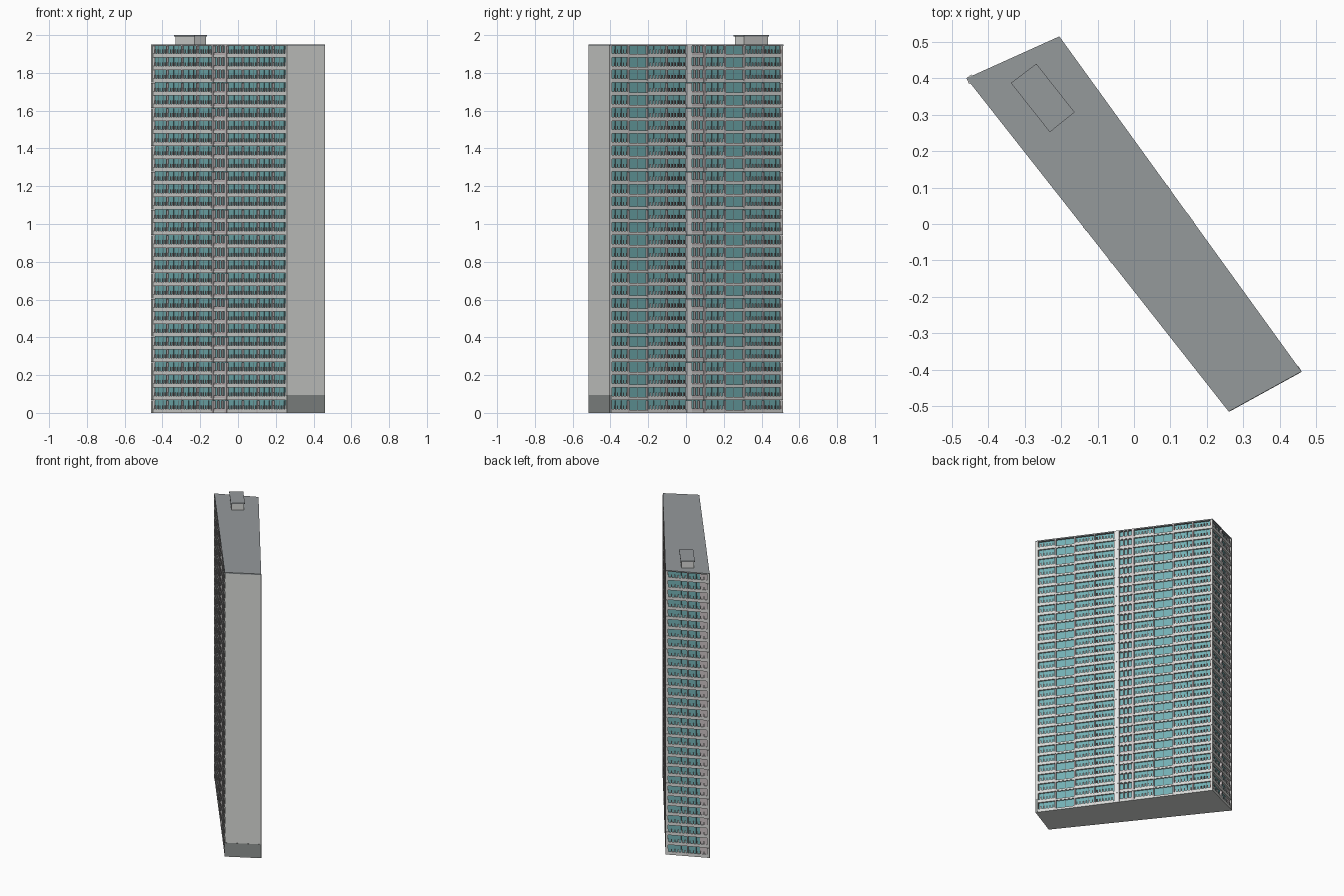
import bpy, bmesh
from mathutils import Vector, geometry

cube = bpy.data.objects.get("Cube")
if cube:
    bpy.data.objects.remove(cube)

FLOORS, TOP, DEPTH = 29, 1.95, 0.013
PITCH = TOP / FLOORS
STOREY = PITCH - 0.001


def material(name, r, g, b):
    m = bpy.data.materials.new(name)
    m.use_nodes = True
    m.diffuse_color = (r, g, b, 1)
    m.node_tree.nodes["Principled BSDF"].inputs["Base Color"].default_value = (r, g, b, 1)
    return m


GLASS = material("teal glass", 0.17, 0.43, 0.45)
WALL = material("light grey concrete", 0.68, 0.69, 0.67)
WHITE = material("white trim", 0.82, 0.82, 0.82)
PINK = material("pinkish grey panel", 0.58, 0.52, 0.53)
ROOF = material("roof grey", 0.30, 0.32, 0.33)
BASE = material("plinth grey", 0.27, 0.29, 0.28)
FRAME = material("dark frame", 0.13, 0.13, 0.13)
RUST = material("dark red rail", 0.24, 0.16, 0.16)

# Footprint corners, anticlockwise from above
A, D, C, B = (Vector(p) for p in ((-0.46, 0.40), (0.26, -0.515), (0.46, -0.405), (-0.205, 0.515)))
OUTLINE = [A, D, C, B]


def finish(bm, name, mat, floors=1):
    mesh = bpy.data.meshes.new(name)
    bmesh.ops.recalc_face_normals(bm, faces=bm.faces)
    bm.to_mesh(mesh)
    bm.free()
    mesh.materials.append(mat)
    ob = bpy.data.objects.new(name, mesh)
    bpy.context.collection.objects.link(ob)
    if floors > 1:
        arr = ob.modifiers.new("floors", 'ARRAY')
        arr.count = floors
        arr.use_relative_offset = False
        arr.use_constant_offset = True
        arr.constant_offset_displace = (0, 0, PITCH)


def add_prism(bm, points, z0, z1):
    low = [bm.verts.new((p.x, p.y, z0)) for p in points]
    high = [bm.verts.new((p.x, p.y, z1)) for p in points]
    bm.faces.new(low[::-1])
    bm.faces.new(high)
    for i in range(len(points)):
        j = (i + 1) % len(points)
        bm.faces.new((low[i], low[j], high[j], high[i]))


def prism(name, points, z0, z1, mat, floors=1):
    bm = bmesh.new()
    add_prism(bm, points, z0, z1)
    finish(bm, name, mat, floors)


def inset(points, amounts):
    """Move each edge of the outline inward by its own amount."""
    lines = []
    for i, p in enumerate(points):
        q = points[(i + 1) % len(points)]
        d = (q - p).normalized()
        shift = Vector((-d.y, d.x)) * amounts[i]
        lines.append(((p + shift).to_3d(), (q + shift).to_3d()))
    return [geometry.intersect_line_line(*lines[i - 1], *lines[i])[0].to_2d() for i in range(len(points))]


class Facade:
    """Collects boxes for one face, grouped by part."""

    def __init__(self, name, start, end):
        self.name, self.start = name, start
        self.length = (end - start).length
        self.u = (end - start).normalized()
        self.inward = Vector((-self.u.y, self.u.x))
        self.parts = {}

    def box(self, part, mat, u0, u1, d0, d1, z0, z1):
        bm = self.parts.setdefault((part, mat.name), (bmesh.new(), mat))[0]
        corners = [self.start + self.u * u + self.inward * d
                   for u, d in ((u0, d0), (u1, d0), (u1, d1), (u0, d1))]
        add_prism(bm, corners, z0, z1)

    def finish(self, floors):
        for (part, _), (bm, mat) in self.parts.items():
            finish(bm, f"{self.name}_{part}", mat, floors)


def balcony_bay(f, u0, u1, rail, pickets=6):
    w = u1 - u0
    f.box("parapet", WALL, u0, u1, 0, 0.004, 0, 0.021)
    for i in range(pickets):
        u = u0 + w * (i + 0.5) / pickets
        f.box("pickets", rail, u - 0.0035, u + 0.0035, 0, 0.003, 0.021, 0.04)
    for t in (0.36, 0.7):
        f.box("mullions", FRAME, u0 + w * t - 0.001, u0 + w * t + 0.001, DEPTH - 0.002, DEPTH, 0.012, STOREY)


def window_bay(f, u0, u1):
    f.box("parapet", WALL, u0, u1, 0.004, 0.008, 0, 0.016)
    mid = (u0 + u1) / 2
    f.box("mullions", FRAME, mid - 0.0015, mid + 0.0015, DEPTH - 0.003, DEPTH, 0.012, STOREY)


def core_bay(f, u0, u1, lead):
    """Stair core: a lead pier of the given share and colour, then pink framed windows."""
    w = u1 - u0
    share, mat = lead
    f.box("core_pier", mat, u0, u0 + w * share, -0.001, DEPTH, 0, STOREY)
    f.box("core_frame", PINK, u1 - w * 0.12, u1, -0.001, DEPTH, 0, STOREY)
    f.box("core_spandrel", PINK, u0 + w * share, u1 - w * 0.12, 0.003, DEPTH, 0, 0.024)
    for i in (1, 2):
        u = u0 + w * (share + (0.88 - share) * i / 3)
        f.box("core_frame", PINK, u - 0.004, u + 0.004, 0.002, DEPTH, 0.024, STOREY)


def build_facade(name, start, end, kinds, lead=None, posts=(True, True)):
    f = Facade(name, start, end)
    w = f.length / len(kinds)
    for i, kind in enumerate(kinds):
        u0, u1 = i * w, (i + 1) * w
        if kind == "core":
            core_bay(f, u0, u1, lead)
        elif kind == "window":
            window_bay(f, u0, u1)
        else:
            balcony_bay(f, u0 + 0.004, u1 - 0.004, RUST if kind == "dark" else WHITE)
        if kind == "panel":
            # Solid wall beside the window
            f.box("wall_panel", PINK, u0 + w * 0.55, u1, DEPTH - 0.004, DEPTH, 0.012, STOREY)
        # Party wall between neighbouring bays
        if i and "core" not in kinds[i - 1:i + 1]:
            f.box("dividers", PINK, u0 - 0.004, u0 + 0.004, 0, DEPTH, 0, STOREY)
    for u, wanted in ((0, posts[0]), (f.length - 0.01, posts[1])):
        if wanted:
            f.box("corner_posts", WALL, u, u + 0.01, 0.001, DEPTH + 0.004, 0, STOREY)
    f.finish(FLOORS)


# Glazed body, storey slabs, roof and underside
prism("glass_body", inset(OUTLINE, (DEPTH, 0.004, DEPTH, DEPTH)), 0.003, TOP - 0.004, GLASS)
prism("floor_slabs", inset(OUTLINE, (0.001, 0.002, 0.001, 0.001)), 0.002, 0.012, WALL, FLOORS)
prism("roof_slab", OUTLINE, TOP - 0.008, TOP, ROOF)
prism("underside", OUTLINE, -0.0005, 0.002, WALL)

# Long faces and the windowed end
half = ["light"] * 4
build_facade("front", A, D, half + ["core"] + half, (0.12, PINK), (True, False))
build_facade("rear", C, B, ["light", "window", "light", "dark", "core", "light", "window", "light", "dark"],
             (0.26, WHITE), (False, True))
build_facade("end", B, A, ["light", "panel"])

# Blank end wall of stacked panels over a darker plinth
end = Facade("blank_end", D, C)
end.box("plinth", BASE, 0, end.length, -0.001, 0.016, 0.002, 0.095)
panels = 19
rise = (TOP - 0.008 - 0.095) / panels
for i in range(panels):
    end.box("wall_panels", WALL, 0, end.length, 0, 0.016, 0.095 + i * rise, 0.095 + (i + 1) * rise)
end.finish(1)

# Rooftop plant room with a thin cap
room = [Vector(p) for p in ((-0.338, 0.387), (-0.231, 0.252), (-0.163, 0.307), (-0.268, 0.44))]
prism("plant_room", inset(room, (0.005,) * 4), TOP, 1.993, WALL)
prism("plant_room_cap", room, 1.993, 2.0, ROOF)
